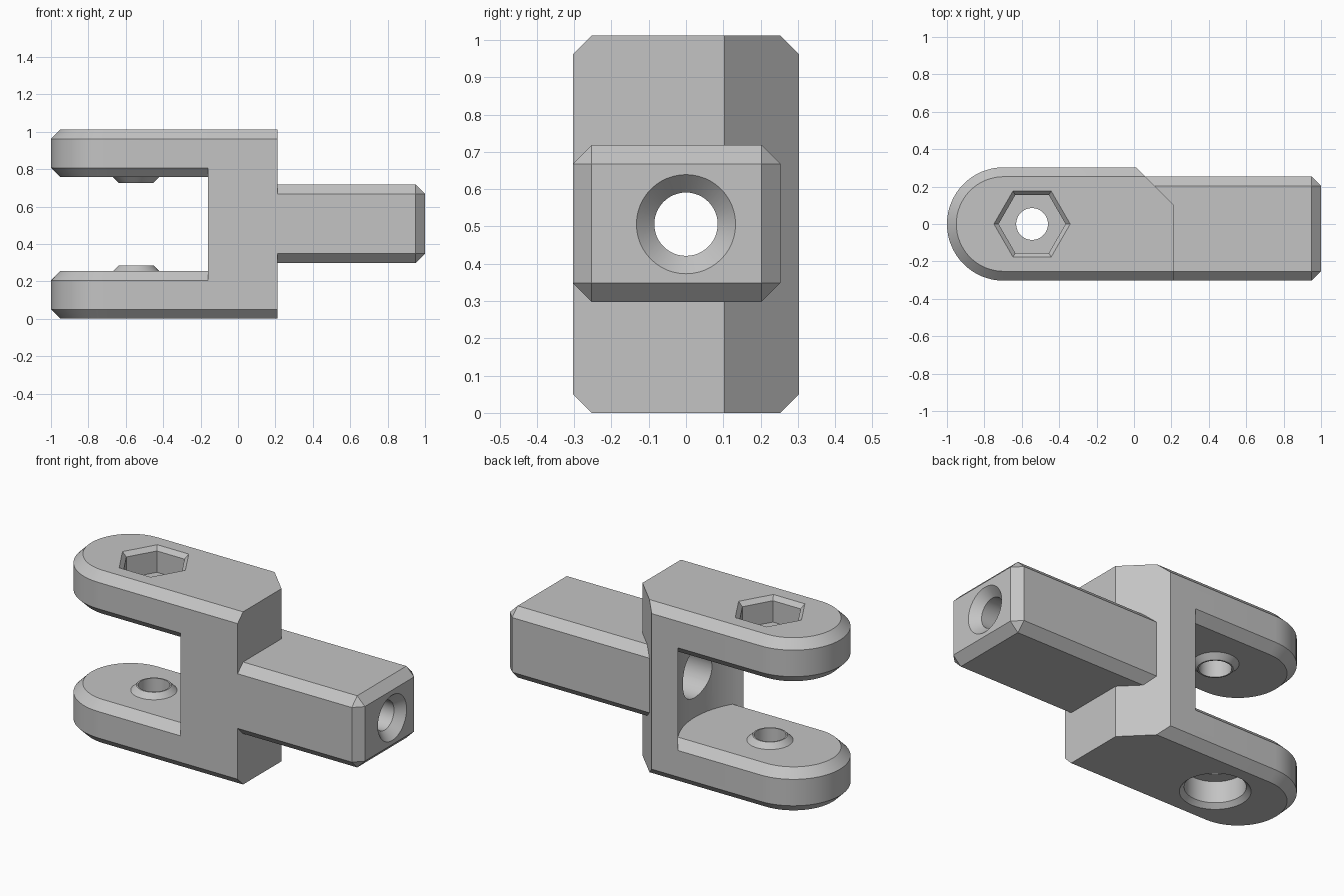
import bpy, bmesh, math
from mathutils import Matrix, Vector

if "Cube" in bpy.data.objects:
    bpy.data.objects.remove(bpy.data.objects["Cube"])

W, H, CH = 0.303, 1.012, 0.05      # half width, height, chamfer
PIN = -0.545                       # x of the pin axis
MID = H / 2

grey = bpy.data.materials.new("plain grey")
grey.use_nodes = True
grey.diffuse_color = (0.55, 0.55, 0.55, 1)
grey.node_tree.nodes["Principled BSDF"].inputs["Base Color"].default_value = grey.diffuse_color


def make_object(name, bm):
    bmesh.ops.recalc_face_normals(bm, faces=bm.faces)
    mesh = bpy.data.meshes.new(name)
    bm.to_mesh(mesh)
    bm.free()
    mesh.materials.append(grey)
    obj = bpy.data.objects.new(name, mesh)
    bpy.context.collection.objects.link(obj)
    return obj


def loft(name, rings, matrix=Matrix()):
    """Join equal-sized rings of points into a capped solid."""
    bm = bmesh.new()
    loops = [[bm.verts.new(matrix @ Vector(p)) for p in ring] for ring in rings]
    for a, b in zip(loops, loops[1:]):
        for i in range(len(a)):
            j = (i + 1) % len(a)
            bm.faces.new((a[i], a[j], b[j], b[i]))
    bm.faces.new(loops[0])
    bm.faces.new(loops[-1])
    return make_object(name, bm)


def lathe(name, profile, matrix, sides=48):
    turn = [math.tau * i / sides for i in range(sides)]
    return loft(name, [[(r * math.cos(t), r * math.sin(t), z) for t in turn]
                       for z, r in profile], matrix)


def outline(inset, z):
    """Rounded arm outline with a slanted back corner."""
    r = W - inset
    pts = [(0.21, -r, z)]
    for i in range(33):
        t = -math.pi / 2 - math.pi * i / 32
        pts.append((W - 1 + r * math.cos(t), r * math.sin(t), z))
    return pts + [(0.21 + 0.103 - r, r, z), (0.21, 0.103, z)]


def combine(body, other, operation):
    mod = body.modifiers.new("join", 'BOOLEAN')
    mod.operation, mod.solver, mod.object = operation, 'EXACT', other
    bpy.context.view_layer.objects.active = body
    bpy.ops.object.modifier_apply(modifier=mod.name)
    bpy.data.objects.remove(other)


# Two fork arms, chamfered on both faces
ARM = 0.255
arms = []
for name, base in (("clevis_fork", 0), ("upper_arm", H - ARM)):
    levels = ((CH, 0), (0, CH), (0, ARM - CH), (CH, ARM))
    arms.append(loft(name, [outline(i, base + z) for i, z in levels]))
body = arms[0]

# Bridge between the arms, hollowed around the pin axis
reach = math.atan2(W, -0.16 - PIN)
radius = math.hypot(W, -0.16 - PIN)


def bridge_ring(z):
    pts = []
    for i in range(25):
        t = -reach + 2 * reach * i / 24
        pts.append((PIN + radius * math.cos(t), radius * math.sin(t), z))
    return pts + [(0.01, W, z), (0.21, 0.103, z), (0.21, -W, z)]


bridge = loft("bridge", [bridge_ring(0.1), bridge_ring(H - 0.1)])

# Chamfered rectangular shank
bm = bmesh.new()
bmesh.ops.create_cube(bm, size=1)
low, high = Vector((-0.03, -W, 0.298)), Vector((1, 0.253, 0.718))
for v in bm.verts:
    v.co = Vector([a + (b - a) * (c + 0.5) for a, b, c in zip(low, high, v.co)])
bmesh.ops.bevel(bm, geom=bm.edges[:], offset=CH, segments=1, affect='EDGES')
shank = make_object("shank", bm)

for part in (arms[1], bridge, shank):
    combine(body, part, 'UNION')

# Conical bosses on the inner arm faces
up = Matrix.Translation((PIN, 0, 0))
down = Matrix.Translation((PIN, 0, H)) @ Matrix.Rotation(math.pi, 4, 'X')
for place in (up, down):
    boss = lathe("boss", [(0.2, 0.123), (ARM, 0.123), (ARM + 0.03, 0.093)], place)
    combine(body, boss, 'UNION')

# Pin holes: round recess below, hexagonal recess above
for place, sides, r in ((up, 48, 0.16), (down, 6, 0.179)):
    recess = lathe("recess", [(-0.025, r + 0.05), (0.025, r), (0.15, r)], place, sides)
    combine(body, recess, 'DIFFERENCE')
    hole = lathe("pin_hole", [(0.1, 0.085), (0.35, 0.085)], place)
    combine(body, hole, 'DIFFERENCE')

# Bore along the shank, countersunk at its end
along = Matrix.Translation((0, 0, MID)) @ Matrix.Rotation(math.pi / 2, 4, 'Y')
bore = lathe("bore", [(-0.2, 0.135), (0.7, 0.135), (0.7, 0.085), (0.952, 0.085),
                      (1.01, 0.143)], along)
combine(body, bore, 'DIFFERENCE')

bpy.ops.object.select_all(action='DESELECT')
body.select_set(True)
bpy.context.view_layer.objects.active = body
bpy.ops.object.shade_smooth_by_angle(angle=math.radians(25))
